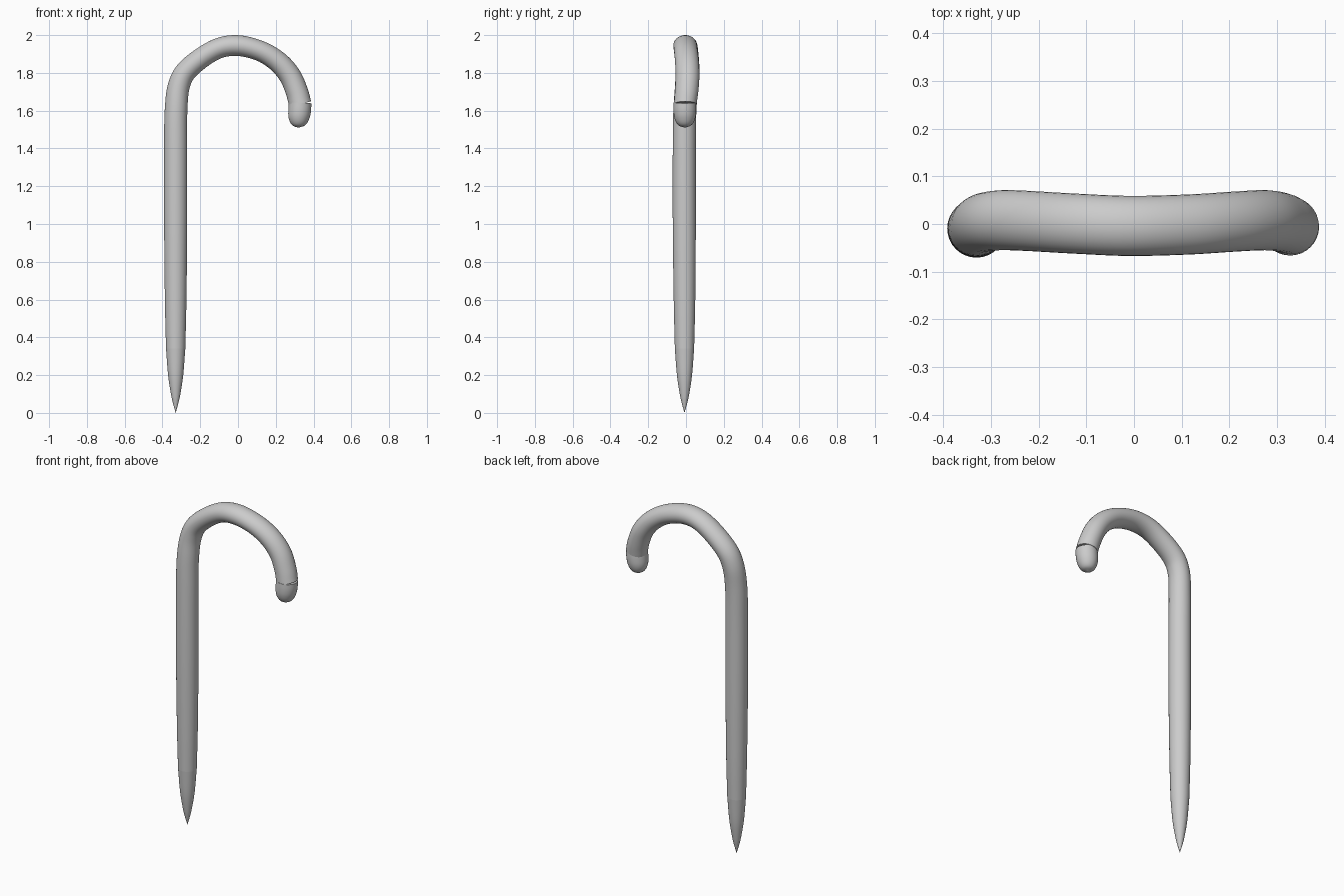
import bpy, bmesh, math
from mathutils import Vector

if "Cube" in bpy.data.objects:
    bpy.data.objects.remove(bpy.data.objects["Cube"])

SIDES = 32


def smooth_path(pts, n):
    """Catmull-Rom through points of (x, y, z, in-plane radius, y radius)."""
    p = [Vector(q) for q in pts]
    p = [2 * p[0] - p[1]] + p + [2 * p[-1] - p[-2]]
    out = []
    for i in range(1, len(p) - 2):
        a, b, c, d = p[i - 1:i + 3]
        for k in range(n):
            t = k / n
            out.append(0.5 * (2 * b + (c - a) * t + (2 * a - 5 * b + 4 * c - d) * t ** 2
                              + (3 * b - a - 3 * c + d) * t ** 3))
    return out + [p[-2]]


def sweep(name, pts, n=6):
    """Elliptical tube along a path lying roughly in the xz plane."""
    path = smooth_path(pts, n)
    bm = bmesh.new()
    rings = []
    for i, q in enumerate(path):
        a, b = path[max(i - 1, 0)], path[min(i + 1, len(path) - 1)]
        tan = Vector((b[0] - a[0], 0, b[2] - a[2])).normalized()
        side = Vector((tan.z, 0, -tan.x))
        c = Vector((q[0], q[1], q[2]))
        r1, r2 = max(q[3], 0.0005), max(q[4], 0.0005)
        rings.append([bm.verts.new(c + side * r1 * math.cos(u) + Vector((0, r2 * math.sin(u), 0)))
                      for u in (2 * math.pi * k / SIDES for k in range(SIDES))])
    for r, s in zip(rings, rings[1:]):
        for k in range(SIDES):
            j = (k + 1) % SIDES
            bm.faces.new((r[k], r[j], s[j], s[k]))
    bm.faces.new(rings[0][::-1])
    bm.faces.new(rings[-1])
    bmesh.ops.recalc_face_normals(bm, faces=bm.faces)
    me = bpy.data.meshes.new(name)
    bm.to_mesh(me)
    bm.free()
    ob = bpy.data.objects.new(name, me)
    bpy.context.collection.objects.link(ob)
    bpy.ops.object.select_all(action='DESELECT')
    ob.select_set(True)
    bpy.context.view_layer.objects.active = ob
    bpy.ops.object.shade_smooth_by_angle(angle=math.radians(40))


# Pointed tip
sweep("tip", [(-0.33, -0.008, z, r, r) for z, r in
              [(0, 0), (0.05, 0.014), (0.1, 0.025), (0.2, 0.04), (0.34, 0.051)]])

# Straight shaft flowing into the curved handle
sweep("shaft_and_handle", [
    (-0.33, -0.008, 0.34, 0.051, 0.051),
    (-0.33, -0.008, 0.6, 0.057, 0.057),
    (-0.33, -0.009, 1.0, 0.061, 0.061),
    (-0.33, -0.009, 1.4, 0.061, 0.061),
    (-0.328, -0.006, 1.6, 0.06, 0.061),
    (-0.312, 0.004, 1.735, 0.058, 0.062),
    (-0.26, 0.008, 1.825, 0.056, 0.063),
    (-0.127, 0.001, 1.92, 0.054, 0.063),
    (-0.01, -0.004, 1.945, 0.055, 0.063),
    (0.115, -0.001, 1.917, 0.054, 0.063),
    (0.21, 0.005, 1.86, 0.056, 0.063),
    (0.275, 0.008, 1.785, 0.058, 0.063),
    (0.312, 0.003, 1.70, 0.059, 0.062),
    (0.329, -0.004, 1.635, 0.06, 0.06)])

# Rounded end cap
sweep("end_cap", [(x, -0.006, z, r, r) for x, z, r in
                  [(0.329, 1.642, 0.059), (0.327, 1.605, 0.06), (0.323, 1.57, 0.057),
                   (0.321, 1.54, 0.047), (0.32, 1.52, 0.03), (0.32, 1.51, 0.0)]], 4)
